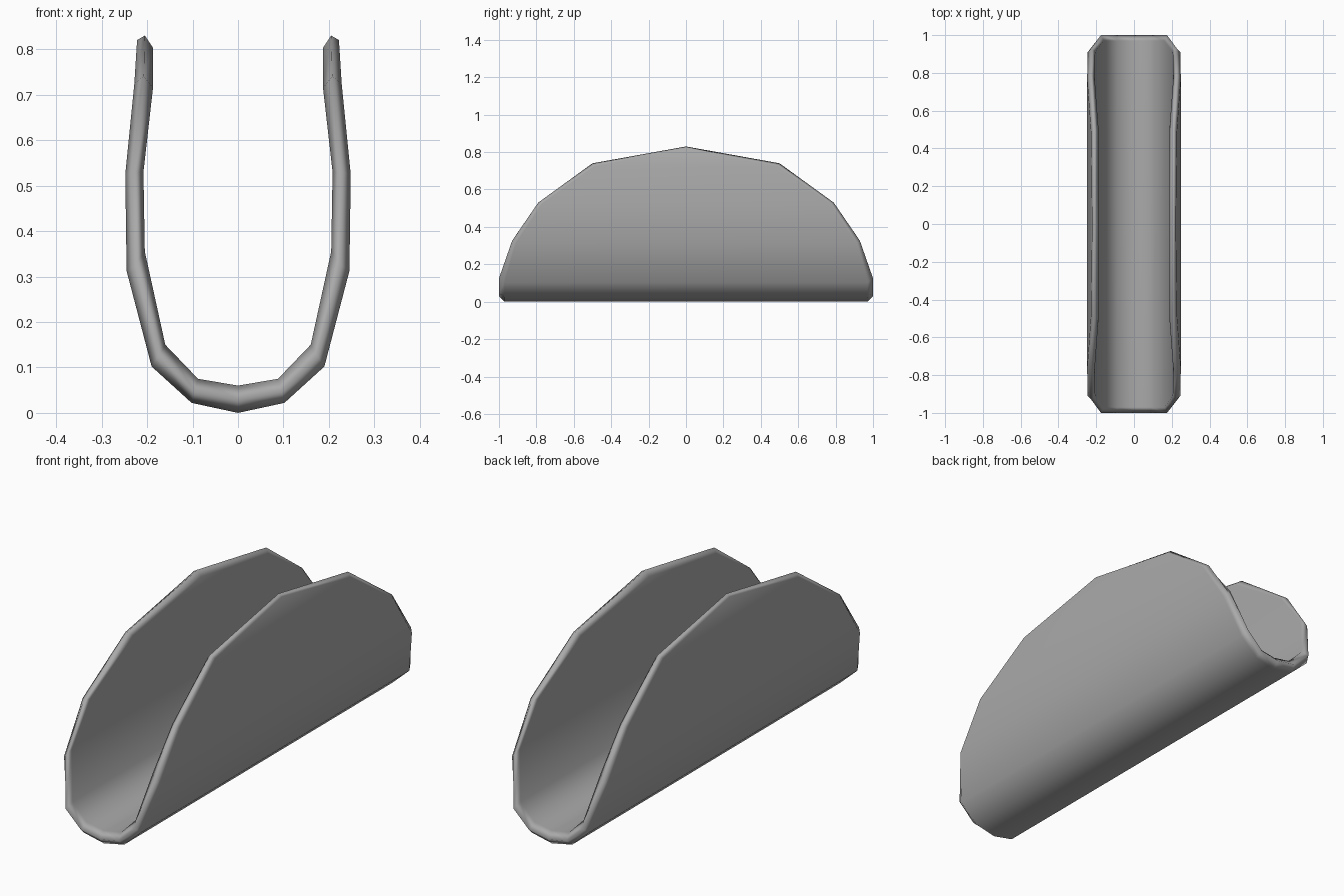
import bpy
import bmesh

cube = bpy.data.objects.get("Cube")
if cube:
    bpy.data.objects.remove(cube, do_unlink=True)

# Shell colour
shell_grey = bpy.data.materials.new("shell_grey")
shell_grey.use_nodes = True
colour = (0.4, 0.4, 0.4, 1)
shell_grey.diffuse_color = colour
shell_grey.node_tree.nodes["Principled BSDF"].inputs["Base Color"].default_value = colour

# Ribs from keel to crown: outer (x, z), inner (x, z), rim (x, z), face and rim half lengths
RIBS = [
    ((0, 0), (0, 0.06), (0, 0.03), 0.97, 1.0),
    ((0.102, 0.022), (0.088, 0.075), (0.095, 0.047), 0.97, 1.0),
    ((0.19, 0.102), (0.16, 0.15), (0.175, 0.125), 0.97, 1.0),
    ((0.245, 0.312), (0.205, 0.355), (0.226, 0.325), 0.91, 0.93),
    ((0.248, 0.525), (0.208, 0.53), (0.228, 0.53), 0.77, 0.79),
    ((0.228, 0.725), (0.187, 0.715), (0.207, 0.74), 0.49, 0.5),
    ((0.222, 0.82), (0.187, 0.803), (0.205, 0.83), 0, 0),
]


def mirrored(rib):
    return tuple((-x, z) for x, z in rib[:3]) + rib[3:]


ribs = [mirrored(r) for r in reversed(RIBS[1:])] + RIBS

# Folded sheet with a ridged rim
bm = bmesh.new()
rows = []
for outer, inner, rim, face_y, rim_y in ribs:
    loop = [(outer, -face_y), (outer, face_y), (rim, rim_y),
            (inner, face_y), (inner, -face_y), (rim, -rim_y)]
    rows.append([bm.verts.new((p[0], y, p[1])) for p, y in loop])
for a, b in zip(rows, rows[1:]):
    for i in range(6):
        j = (i + 1) % 6
        if i != 0 and i != 3:
            bm.faces.new((a[i], a[j], b[j], b[i]))
        else:
            bm.faces.new((a[i], b[i], b[j], a[j]))
bmesh.ops.remove_doubles(bm, verts=bm.verts, dist=0.0005)
bmesh.ops.recalc_face_normals(bm, faces=bm.faces)
mesh = bpy.data.meshes.new("folded_shell")
bm.to_mesh(mesh)
bm.free()
mesh.materials.append(shell_grey)
shell = bpy.data.objects.new("folded_shell", mesh)
bpy.context.collection.objects.link(shell)

# Soft shading that keeps the broad sides even
bpy.context.view_layer.objects.active = shell
shell.select_set(True)
bpy.ops.object.shade_smooth()
shell.modifiers.new("even_sides", "WEIGHTED_NORMAL").keep_sharp = True
